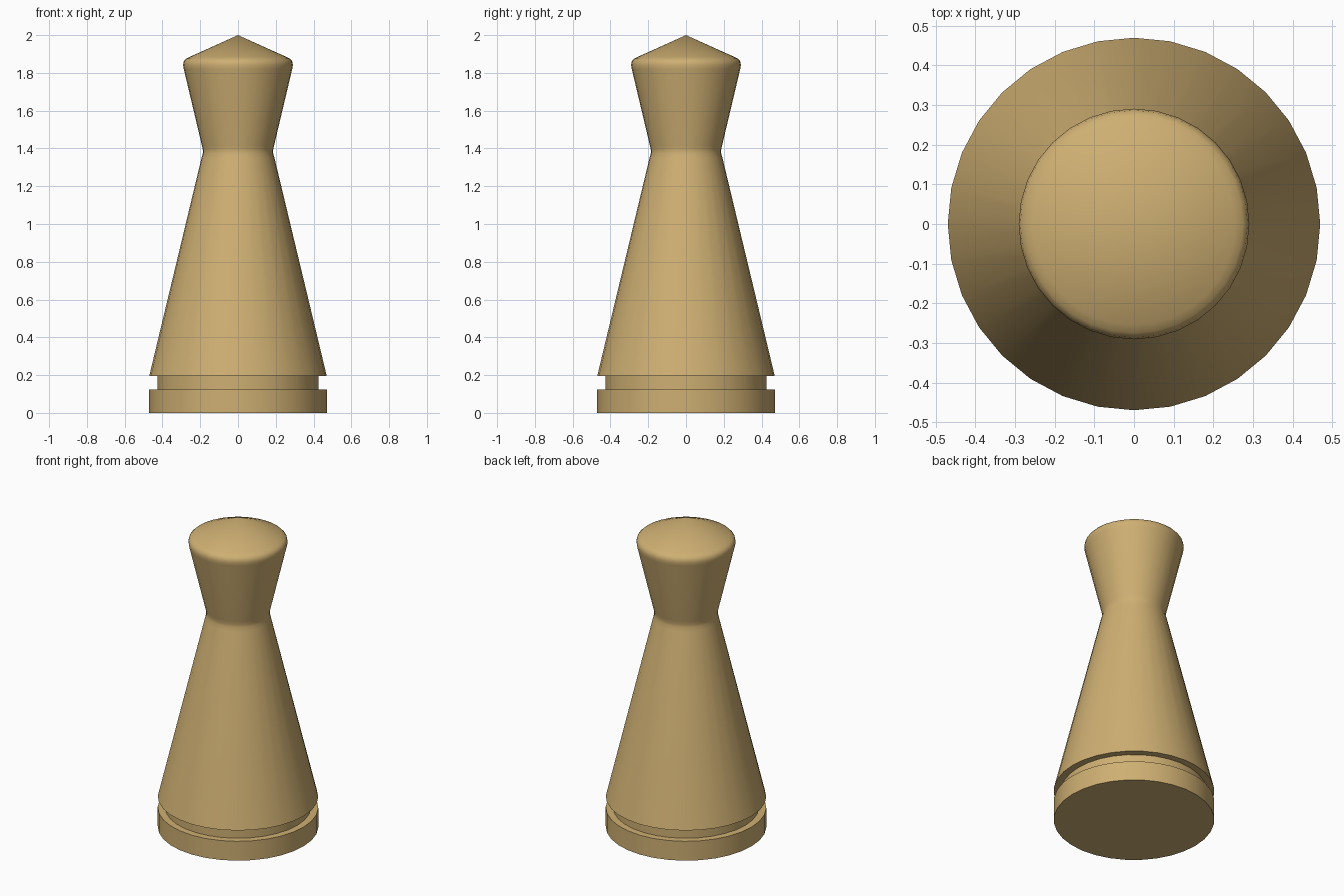
import bpy, bmesh, math

if "Cube" in bpy.data.objects:
    bpy.data.objects.remove(bpy.data.objects["Cube"])

SIDES = 32

# (radius, height) from the bottom centre up to the tip
profile = [
    (0, 0), (0.47, 0), (0.47, 0.125),            # foot disc
    (0.427, 0.125), (0.427, 0.195),              # groove
    (0.47, 0.195), (0.193, 1.35),                # tapered body
    (0.186, 1.375), (0.186, 1.392), (0.191, 1.415),  # soft neck
    (0.287, 1.82), (0.291, 1.842), (0.287, 1.862),   # flared head, rounded rim
    (0.275, 1.875), (0.255, 1.885), (0, 2.0),    # pointed cap
]


def lathe(name, points):
    bm = bmesh.new()
    verts = [bm.verts.new((r, 0, z)) for r, z in points]
    edges = [bm.edges.new(pair) for pair in zip(verts, verts[1:])]
    bmesh.ops.spin(bm, geom=verts + edges, cent=(0, 0, 0), axis=(0, 0, 1),
                   angle=math.tau, steps=SIDES, use_merge=True)
    bmesh.ops.remove_doubles(bm, verts=bm.verts, dist=1e-4)
    bmesh.ops.recalc_face_normals(bm, faces=bm.faces)
    mesh = bpy.data.meshes.new(name)
    bm.to_mesh(mesh)
    bm.free()
    obj = bpy.data.objects.new(name, mesh)
    bpy.context.collection.objects.link(obj)
    return obj


# Turned wooden game piece
piece = lathe("pawn_piece", profile)
wood = bpy.data.materials.new("light_wood")
wood.diffuse_color = (0.62, 0.43, 0.17, 1)
wood.use_nodes = True
wood.node_tree.nodes["Principled BSDF"].inputs["Base Color"].default_value = wood.diffuse_color
piece.data.materials.append(wood)

bpy.context.view_layer.objects.active = piece
piece.select_set(True)
bpy.ops.object.shade_smooth_by_angle(angle=math.radians(40))
